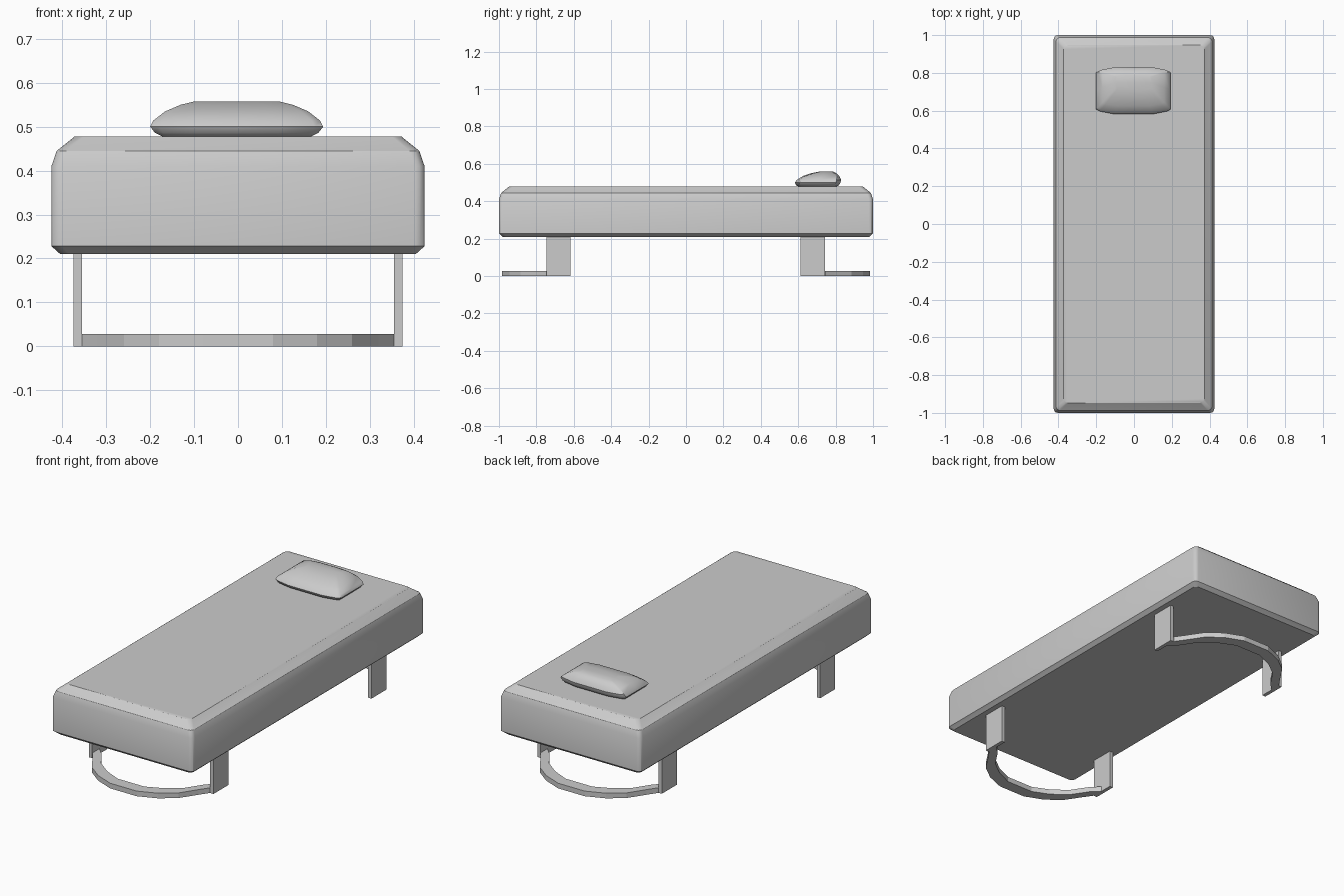
import bpy, bmesh, math

if "Cube" in bpy.data.objects:
    bpy.data.objects.remove(bpy.data.objects["Cube"])


def finish(name, bm, smooth=None):
    bmesh.ops.recalc_face_normals(bm, faces=bm.faces[:])
    me = bpy.data.meshes.new(name)
    bm.to_mesh(me)
    bm.free()
    ob = bpy.data.objects.new(name, me)
    bpy.context.collection.objects.link(ob)
    if smooth:
        bpy.ops.object.select_all(action='DESELECT')
        ob.select_set(True)
        bpy.context.view_layer.objects.active = ob
        bpy.ops.object.shade_smooth_by_angle(angle=math.radians(smooth))
    return ob


def loft(name, rings, smooth):
    """Join equal-length closed rings of points and cap both ends."""
    bm = bmesh.new()
    rows = [[bm.verts.new(p) for p in r] for r in rings]
    for a, b in zip(rows, rows[1:]):
        for i in range(len(a)):
            j = (i + 1) % len(a)
            bm.faces.new((a[i], a[j], b[j], b[i]))
    bm.faces.new(rows[0])
    bm.faces.new(rows[-1])
    return finish(name, bm, smooth)


def rounded_rect(hx, hy, z, r=0.022, n=3):
    pts = []
    for k, (sx, sy) in enumerate([(1, 1), (-1, 1), (-1, -1), (1, -1)]):
        for i in range(n + 1):
            a = math.pi / 2 * (k + i / n)
            pts.append((sx * (hx - r) + r * math.cos(a),
                        sy * (hy - r) + r * math.sin(a), z))
    return pts


# Mattress: stacked rounded rectangles, softer at the top than at the bottom
mattress_profile = [(0.020, 0.21), (0, 0.228), (0, 0.41), (0.012, 0.445), (0.053, 0.478)]
loft("mattress", [rounded_rect(0.425 - d, 1 - d, z) for d, z in mattress_profile], 30)


# Pillow: bulging outlines, leaning toward the head end
def pillow_ring(z, hx, y0, y1):
    b = 0.10 * (y1 - y0)
    half = [(1, 0.5 * (y0 + y1)), (1, y1 - b), (0.9, y1 - 0.6 * b), (0.52, y1), (0, y1)]
    low = [(0, y0), (0.52, y0), (0.9, y0 + 0.6 * b), (1, y0 + b)]
    pts = half + [(-x, y) for x, y in half[-2::-1]]
    pts += [(-x, y) for x, y in low[::-1]] + low[1:]
    return [(hx * x - 0.003, y, z) for x, y in pts]


pillow_profile = [(0.476, 0.165, 0.605, 0.800), (0.486, 0.186, 0.588, 0.818),
                  (0.500, 0.197, 0.582, 0.826), (0.514, 0.190, 0.592, 0.830),
                  (0.535, 0.163, 0.625, 0.820), (0.550, 0.128, 0.670, 0.803),
                  (0.558, 0.095, 0.710, 0.787)]
loft("pillow", [pillow_ring(*p) for p in pillow_profile], 40)


# Four flat upright legs
def box(name, lo, hi):
    bm = bmesh.new()
    bmesh.ops.create_cube(bm, size=1)
    for v in bm.verts:
        v.co = [(a + b) / 2 + c * (b - a) for a, b, c in zip(lo, hi, v.co)]
    return finish(name, bm)


for sy, end, y0, y1 in ((-1, "front", -0.747, -0.618), (1, "back", 0.612, 0.743)):
    for sx, side in ((-1, "left"), (1, "right")):
        x0, x1 = sorted((sx * 0.355, sx * 0.375))
        box(f"{end}_{side}_leg", (x0, y0, 0), (x1, y1, 0.215))

# Curved floor braces sweeping out between each pair of legs: x, outer y, inner x, inner y
brace_half = [(0.355, 0.745, 0.355, 0.685), (0.32, 0.795, 0.31, 0.73),
              (0.26, 0.885, 0.25, 0.82), (0.18, 0.945, 0.17, 0.88),
              (0.08, 0.985, 0.08, 0.92)]
brace = brace_half + [(-a, b, -c, d) for a, b, c, d in brace_half[::-1]]
for sy, end in ((-1, "front"), (1, "back")):
    sections = [[(ox, sy * oy, 0), (ox, sy * oy, 0.028),
                 (ix, sy * iy, 0.028), (ix, sy * iy, 0)] for ox, oy, ix, iy in brace]
    loft(f"{end}_floor_brace", sections, None)
